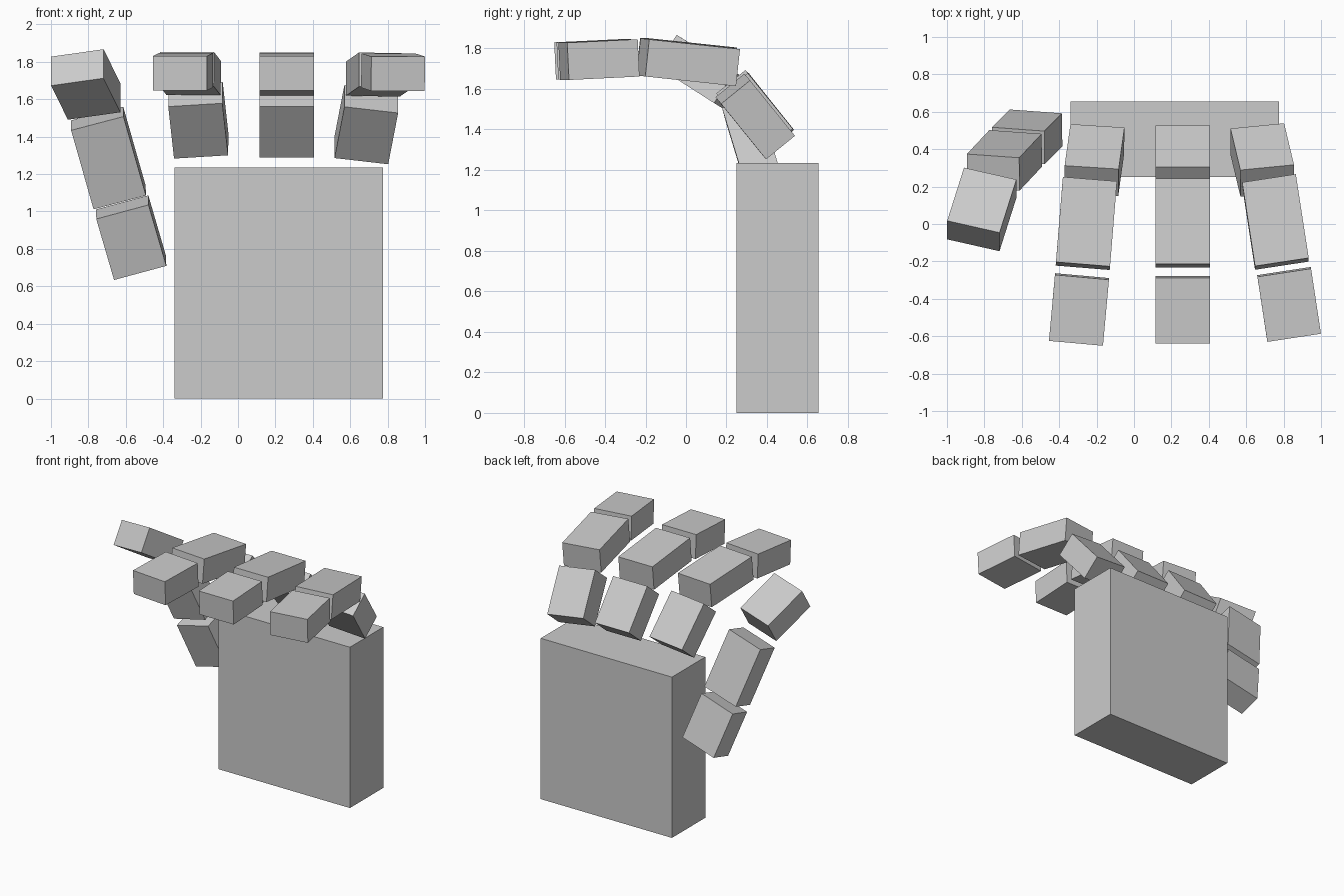
import bpy
from mathutils import Vector, Matrix

WIDTH, THICK = 0.29, 0.184


def box(name, matrix, size):
    bpy.ops.mesh.primitive_cube_add(size=1)
    ob = bpy.context.object
    ob.name = ob.data.name = name
    ob.data.transform(matrix @ Matrix.Diagonal((*size, 1)))
    ob.data.update()
    return ob


def digit(name, side, bones):
    # side: direction across the digit; each bone: its centre and its length vector
    for part, centre, along, tweak in bones:
        a = Vector(along).normalized()
        w = Vector(tweak or side)
        w = (w - a * w.dot(a)).normalized()
        n = a.cross(w)
        m = Matrix((w, n, a)).transposed().to_4x4()
        m.translation = centre
        box(f"{name}_{part}", m, (WIDTH, THICK, Vector(along).length))


# palm block
box("palm", Matrix.Translation((0.218, 0.453, 0.6175)), (1.115, 0.405, 1.235))

# three fingers curling forward
digit("left_finger", (0.284, -0.025, 0), [
    ("base", (-0.212, 0.342, 1.488), (-0.031, -0.222, 0.278), (0.283, -0.021, 0.021)),
    ("middle", (-0.255, 0.003, 1.737), (-0.037, -0.455, 0.048), None),
    ("tip", (-0.294, -0.457, 1.747), (-0.032, -0.353, -0.017), None),
])
digit("middle_finger", (1, 0, 0), [
    ("base", (0.26, 0.3445, 1.483), (0, -0.222, 0.274), None),
    ("middle", (0.26, 0.005, 1.735), (0, -0.457, 0.048), None),
    ("tip", (0.26, -0.459, 1.747), (0, -0.352, -0.017), None),
])
digit("right_finger", (0.283, 0.04, -0.005), [
    ("base", (0.686, 0.342, 1.464), (0.053, -0.222, 0.274), (0.287, 0.027, -0.032)),
    ("middle", (0.756, 0.011, 1.732), (0.069, -0.448, 0.048), None),
    ("tip", (0.829, -0.43, 1.745), (0.053, -0.348, -0.017), (0.283, 0.048, 0)),
])

# thumb leaning outward
digit("thumb", (0.279, -0.021, 0.077), [
    ("base", (-0.571, 0.466, 0.86), (-0.095, -0.095, 0.326), None),
    ("middle", (-0.693, 0.34, 1.286), (-0.12, -0.128, 0.422), None),
    ("tip", (-0.814, 0.078, 1.679), (-0.09, -0.284, 0.182), (0.281, -0.064, 0.04)),
])
